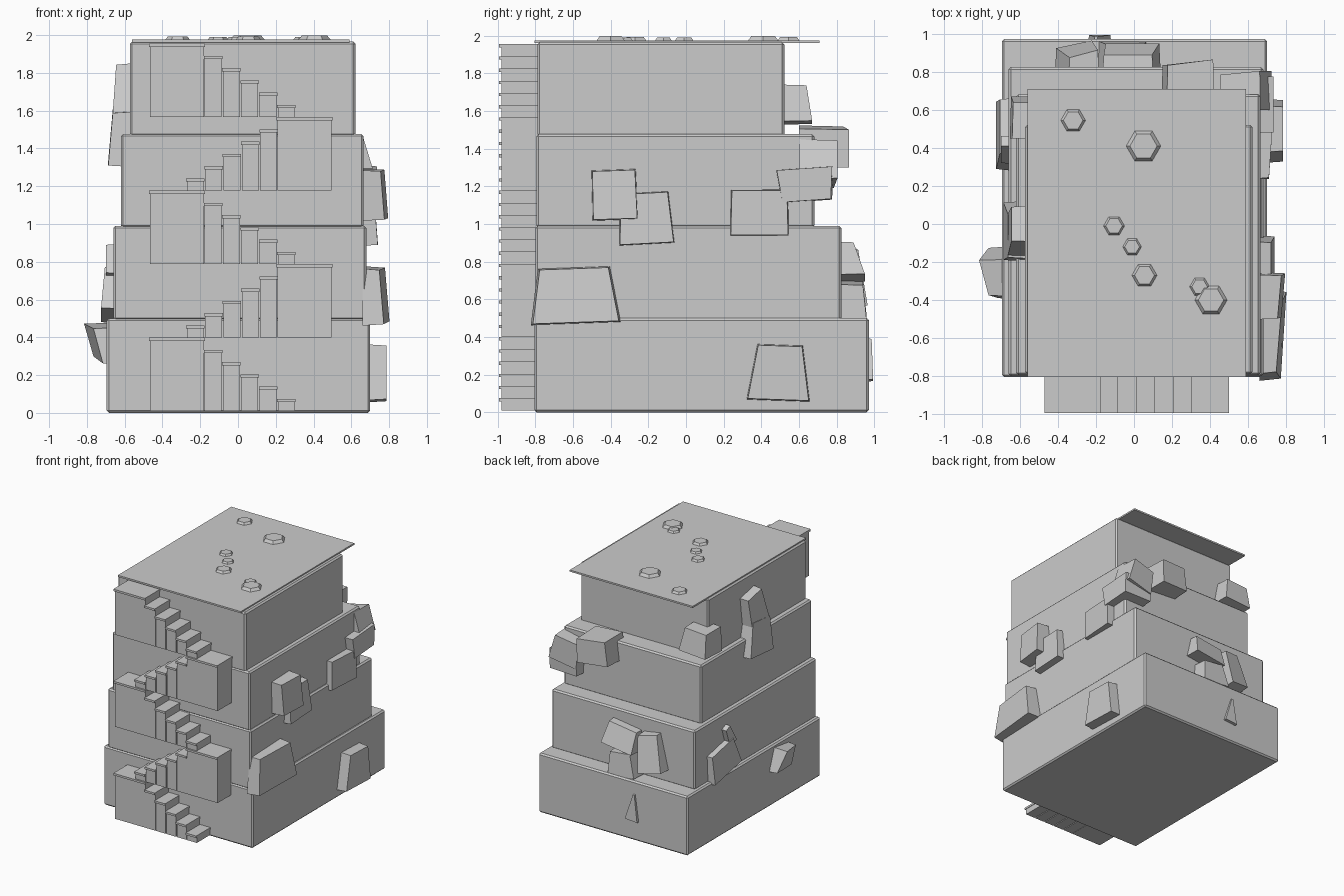
import bpy, bmesh, math
from mathutils import Vector

stone = bpy.data.materials.new("grey stone")
stone.diffuse_color = (0.6, 0.6, 0.6, 1)


def finish(name, bm):
    bmesh.ops.recalc_face_normals(bm, faces=bm.faces)
    me = bpy.data.meshes.new(name)
    bm.to_mesh(me)
    bm.free()
    me.materials.append(stone)
    ob = bpy.data.objects.new(name, me)
    bpy.context.collection.objects.link(ob)
    return ob


def add_box(bm, x, y, z):
    vs = bmesh.ops.create_cube(bm, size=1)["verts"]
    for v in vs:
        v.co = Vector([(r[0] + r[1]) / 2 + c * (r[1] - r[0]) for r, c in zip((x, y, z), v.co)])


def box(name, x, y, z, bevel=0):
    bm = bmesh.new()
    add_box(bm, x, y, z)
    ob = finish(name, bm)
    if bevel:
        m = ob.modifiers.new("edge_bevel", 'BEVEL')
        m.width, m.segments = bevel, 1
    return ob


# Four stepped tiers and the roof slab
box("tier_1", (-0.695, 0.70), (-0.805, 0.972), (0, 0.50), 0.012)
box("tier_2", (-0.66, 0.68), (-0.80, 0.825), (0.49, 0.99), 0.012)
box("tier_3", (-0.62, 0.665), (-0.795, 0.682), (0.98, 1.477), 0.012)
box("tier_4", (-0.572, 0.622), (-0.79, 0.522), (1.465, 1.966), 0.012)
box("roof_slab", (-0.56, 0.59), (-0.805, 0.71), (1.962, 1.976))


# Zigzag staircase: each flight is mirrored about x = 0.015
def flight(n):
    bm = bmesh.new()
    base = 0.01 + 0.389 * n
    spans = [(0.207 - 0.097 * i, 0.305 - 0.097 * i) for i in range(5)] + [(-0.47, -0.175)]
    for i, (a, b) in enumerate(spans):
        if n % 2:
            a, b = 0.03 - b, 0.03 - a
        top = base + 0.0648 * (i + 1)
        add_box(bm, (a + 0.004, b - 0.004), (-0.98, -0.785), (base, top - 0.015))
        add_box(bm, (a, b), (-0.994, -0.785), (top - 0.017, top))
    finish(f"stair_flight_{n + 1}", bm)


for n in range(5):
    flight(n)


# Hexagonal pebbles on the roof
pebbles = [(-0.32, 0.545, 0.066), (0.05, 0.41, 0.092), (-0.105, -0.01, 0.056),
           (-0.01, -0.12, 0.05), (0.055, -0.27, 0.067), (0.345, -0.33, 0.053),
           (0.405, -0.40, 0.086)]
for i, (x, y, r) in enumerate(pebbles):
    bm = bmesh.new()
    h = 0.003 + 0.23 * r
    bmesh.ops.create_cone(bm, segments=6, radius1=r, radius2=r * 0.78, depth=h, cap_ends=True)
    for v in bm.verts:     # points face along x
        px, py = v.co.x, v.co.y
        v.co = Vector((x - py, y + px, 1.975 + v.co.z + h / 2))
    finish(f"roof_pebble_{i + 1}", bm)


# Angular rock slab on a wall: along, z, width, height, inner, outer, roll, top taper, lean, yaw
def rock(name, axis, sign, a, z, w, h, inner, outer, roll, taper, lean, yaw):
    bm = bmesh.new()
    c, s = math.cos(math.radians(roll)), math.sin(math.radians(roll))
    rings = []
    for depth, scale in ((inner, 1.0), (outer, 0.95)):
        ring = []
        for p, q in ((-1, -1), (1, -1), (1, 1), (-1, 1)):
            u = p * w / 2 * scale * (taper if q > 0 else 1)
            t = q * h / 2 * scale
            along, up = a + u * c - t * s, z + u * s + t * c
            out = sign * (depth + ((p * yaw - q * lean) if depth == outer else 0))
            ring.append(bm.verts.new((out, along, up) if axis == 'x' else (along, out, up)))
        rings.append(ring)
    bm.faces.new(rings[0])
    bm.faces.new(rings[1])
    for k in range(4):
        j = (k + 1) % 4
        bm.faces.new((rings[0][k], rings[0][j], rings[1][j], rings[1][k]))
    finish(name, bm)


right = [(-0.59, 0.62, 0.48, 0.30, 0.66, 0.775, 2, 0.8, 0.012, 0.015),
         (0.495, 0.21, 0.34, 0.30, 0.66, 0.785, -2, 0.72, 0.0, 0.0),
         (-0.38, 1.155, 0.245, 0.27, 0.62, 0.775, 2, 0.97, 0.01, 0.01),
         (-0.215, 1.03, 0.30, 0.28, 0.62, 0.73, 3, 0.87, 0.01, 0.0),
         (0.39, 1.06, 0.32, 0.25, 0.62, 0.72, 0, 0.96, 0.0, 0.01),
         (0.635, 1.21, 0.27, 0.18, 0.48, 0.735, 4, 1.15, 0.0, 0.0)]
left = [(-0.03, 1.68, 0.24, 0.31, 0.55, 0.655, -12, 0.8, 0.01, 0.0),
        (-0.05, 1.46, 0.32, 0.29, 0.55, 0.675, 5, 0.75, 0.012, 0.0),
        (0.49, 0.63, 0.38, 0.24, 0.63, 0.715, -12, 0.8, 0.01, 0.0),
        (0.40, 0.80, 0.10, 0.18, 0.63, 0.70, -25, 0.6, 0.0, 0.0),
        (-0.27, 0.37, 0.28, 0.19, 0.66, 0.765, 8, 0.7, -0.025, 0.025)]
back = [(-0.53, 1.635, 0.26, 0.20, 0.45, 0.655, 4, 0.8, 0.015, 0.0),
        (0.29, 1.41, 0.28, 0.21, 0.60, 0.85, -4, 0.9, 0.0, 0.015),
        (0.58, 1.32, 0.26, 0.22, 0.60, 0.795, 12, 0.85, 0.0, 0.01),
        (-0.02, 0.80, 0.30, 0.18, 0.78, 0.92, 8, 0.9, 0.03, 0.0),
        (-0.29, 0.73, 0.20, 0.31, 0.78, 0.92, -10, 0.8, 0.025, 0.02),
        (-0.05, 0.59, 0.26, 0.20, 0.80, 0.95, -6, 0.75, 0.01, 0.0),
        (-0.19, 0.28, 0.12, 0.23, 0.95, 0.99, 5, 0.12, 0.004, 0.0)]
for label, axis, sign, rocks in (("right", 'x', 1, right), ("left", 'x', -1, left), ("back", 'y', 1, back)):
    for i, spec in enumerate(rocks):
        rock(f"{label}_rock_{i + 1}", axis, sign, *spec)
